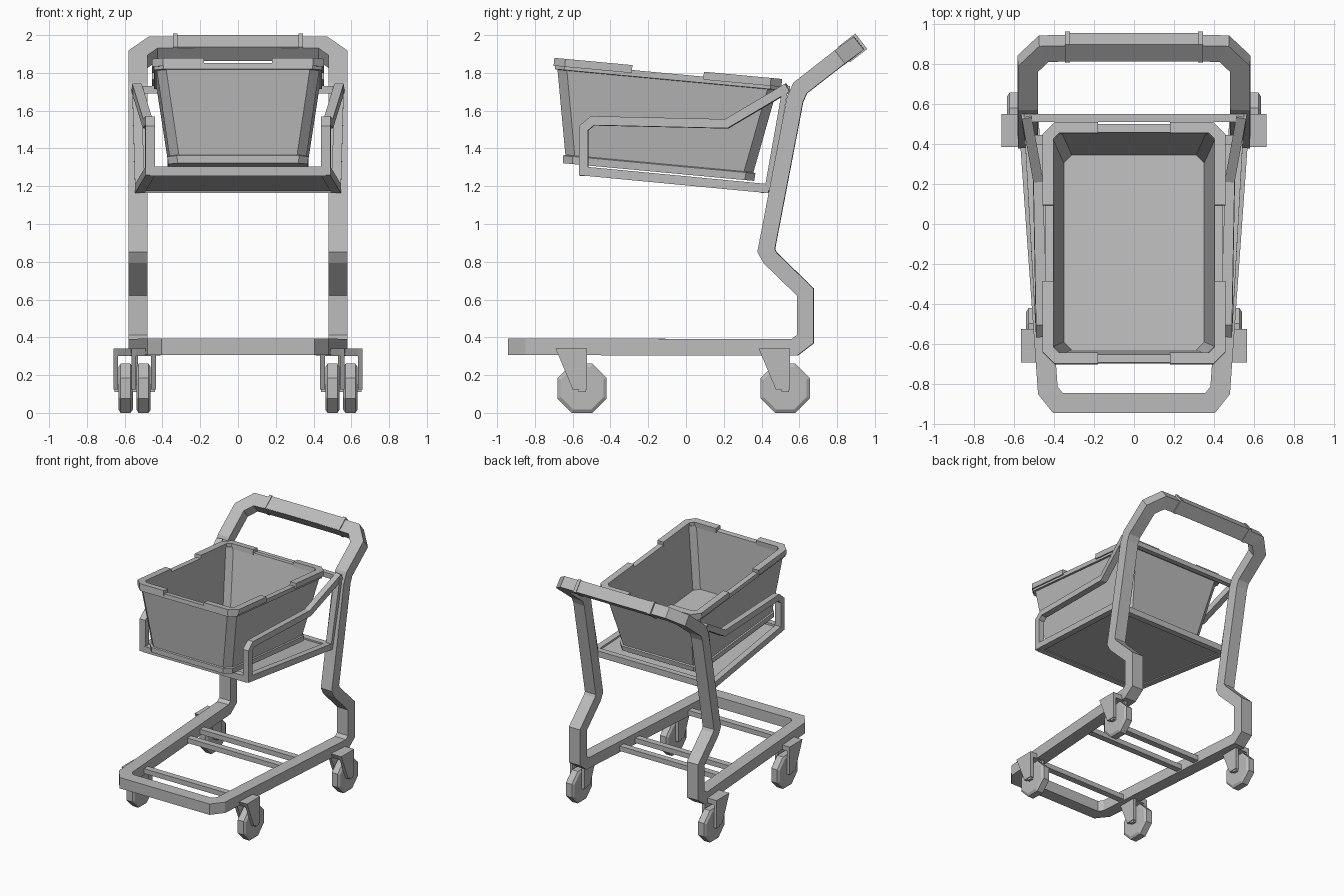
import bpy, bmesh, math
from mathutils import Vector

cube = bpy.data.objects.get("Cube")
if cube:
    bpy.data.objects.remove(cube)

# One grey for the whole trolley
grey = bpy.data.materials.new("mid_grey")
grey.use_nodes = True
grey.diffuse_color = (0.5, 0.5, 0.5, 1)
grey.node_tree.nodes["Principled BSDF"].inputs["Base Color"].default_value = (0.5, 0.5, 0.5, 1)


def skin(name, rings, caps=(True, True), mirror="X"):
    """Join equal rings of points into a solid, mirrored on the given axes."""
    bm = bmesh.new()
    loops = [[bm.verts.new(p) for p in ring] for ring in rings]
    n = len(loops[0])
    for a, b in zip(loops, loops[1:]):
        for i in range(n):
            j = (i + 1) % n
            bm.faces.new((a[i], a[j], b[j], b[i]))
    for cap, loop in zip(caps, (loops[0], loops[-1])):
        if cap:
            bm.faces.new(loop)
    bmesh.ops.recalc_face_normals(bm, faces=bm.faces)
    mesh = bpy.data.meshes.new(name)
    bm.to_mesh(mesh)
    bm.free()
    mesh.materials.append(grey)
    obj = bpy.data.objects.new(name, mesh)
    bpy.context.collection.objects.link(obj)
    if mirror:
        mod = obj.modifiers.new("Mirror", "MIRROR")
        mod.use_axis = ["X" in mirror, "Y" in mirror, False]
    return obj


def tube(name, points, w, t, side, mirror="X"):
    """Mitred rectangular tube; w is measured along side, t across it."""
    pts = [Vector(p) for p in points]
    dirs = [(b - a).normalized() for a, b in zip(pts, pts[1:])]
    s = Vector(side)
    s = (s - dirs[0] * s.dot(dirs[0])).normalized()
    n = dirs[0].cross(s)
    rings = []
    for i, p in enumerate(pts):
        d_in, d_out = dirs[max(i - 1, 0)], dirs[min(i, len(dirs) - 1)]
        mitre = (d_in + d_out).normalized()
        ring = []
        for a, b in ((-1, -1), (1, -1), (1, 1), (-1, 1)):
            o = s * a * w / 2 + n * b * t / 2
            ring.append(p + o - d_in * (o.dot(mitre) / d_in.dot(mitre)))
        rings.append(ring)
        turn = d_in.rotation_difference(d_out)
        s, n = turn @ s, turn @ n
    caps = [abs(p.x) > 1e-5 for p in (pts[0], pts[-1])]
    return skin(name, rings, caps, mirror)


def prism(name, poly, x0, x1):
    """Side outline in y and z, extruded from x0 to x1."""
    return skin(name, [[(x, y, z) for y, z in poly] for x in (x0, x1)])


def octagon(hx, hy, c, z):
    """Rectangle with cut corners."""
    quarter = [(hx, hy - c), (hx - c, hy)]
    right = quarter + [(-x, y) for x, y in reversed(quarter)]
    return [(x, y, z) for x, y in right + [(-x, -y) for x, y in right]]


X, Y = (1, 0, 0), (0, 1, 0)

# Main frame: base loop, bent posts and handle bar
post = [(.575, .347), (.632, .39), (.632, .64), (.447, .82), (.425, .86),
        (.578, 1.66), (.605, 1.72), (.80, 1.872)]
handle = Vector((0, .882, 1.932))
tube("main_frame",
     [(0, -.893, .35), (.38, -.893, .35), (.43, -.83, .35)]
     + [(.53, y, z) for y, z in post]
     + [(.45, handle.y - .007, handle.z - .005), handle],
     .1, .088, Y)

# Handle grip with end collars
slope = (0, .79, .61)
tube("handle_grip", [handle, handle + Vector((.33, 0, 0))], .106, .093, slope)
tube("grip_collar", [handle + Vector((x, 0, 0)) for x in (.32, .345)], .116, .103, slope)

# Cross bars between the base rails
for i, y in enumerate((-.62, 0, .18)):
    half = .445 + (y + .83) * .071
    tube(f"base_cross_bar_{i + 1}", [(0, y, .335), (half, y, .335)], .05, .04, Y)

# Casters: an eight-sided wheel in a tapered fork
fork = [(-.14, .34), (.025, .34), (.025, .125), (-.05, .125)]
for label, cx, cy in (("front", .5, -.55), ("rear", .595, .525)):
    wheel = []
    for dx, r in ((-.038, .122), (-.026, .141), (.026, .141), (.038, .122)):
        angles = [math.radians(22.5 + 45 * k) for k in range(8)]
        wheel.append([(cx + dx, cy + r * math.cos(a), .13 + r * math.sin(a)) for a in angles])
    skin(f"{label}_wheels", wheel)
    outline = [(cy + y, z) for y, z in fork]
    prism(f"{label}_fork_outer_plates", outline, cx + .04, cx + .065)
    prism(f"{label}_fork_inner_plates", outline, cx - .065, cx - .04)
    top = [(cy - .14, .34), (cy + .025, .34), (cy + .025, .30), (cy - .12, .30)]
    prism(f"{label}_fork_tops", top, cx - .05, cx + .05)
    prism(f"{label}_axles", [(cy + a, .13 + b) for a, b in ((-.02, -.02), (.02, -.02), (.02, .02), (-.02, .02))],
          cx - .06, cx + .06)

# Tray: side loops, end bars, rear supports and floor
tube("tray_side_rails",
     [(.52, .44, 1.187), (.465, -.541, 1.28), (.465, -.541, 1.507), (.465, -.495, 1.546),
      (.478, .215, 1.53), (.537, .54, 1.722)], .05, .048, X)
tube("tray_front_bar", [(0, -.541, 1.28), (.465, -.541, 1.28)], .048, .05, Y)
tube("tray_back_bar", [(0, .42, 1.188), (.52, .42, 1.188)], .048, .05, Y)
tube("tray_top_bar", [(0, .53, 1.71), (.55, .53, 1.71)], .04, .04, Y)
tube("tray_rear_supports", [(.52, .43, 1.18), (.535, .525, 1.715)], .05, .03, X)
corners = [(-.465, -.54, 1.28), (.465, -.54, 1.28), (.52, .43, 1.187), (-.52, .43, 1.187)]
skin("tray_floor", [[(x, y, z + dz) for x, y, z in corners] for dz in (-.015, .01)], mirror="")

# Basket: hollow tapered tub with base band and rim, tilted back
basket = skin("basket", [octagon(*r) for r in (
    (.37, .508, .05, 0), (.373, .511, .05, .04), (.363, .5, .05, .045),
    (.43, .583, .05, .49), (.445, .598, .05, .492), (.445, .598, .05, .525),
    (.402, .556, .04, .525), (.35, .488, .04, .03))], mirror="")
rim = tube("basket_rim_corners",
           [(.18, .578, .53), (.385, .578, .53), (.428, .535, .53), (.428, .19, .53)],
           .055, .042, Y, mirror="XY")
for part in (basket, rim):
    part.location = (0, -.145, 1.275)
    part.rotation_euler.x = math.radians(-5.3)
